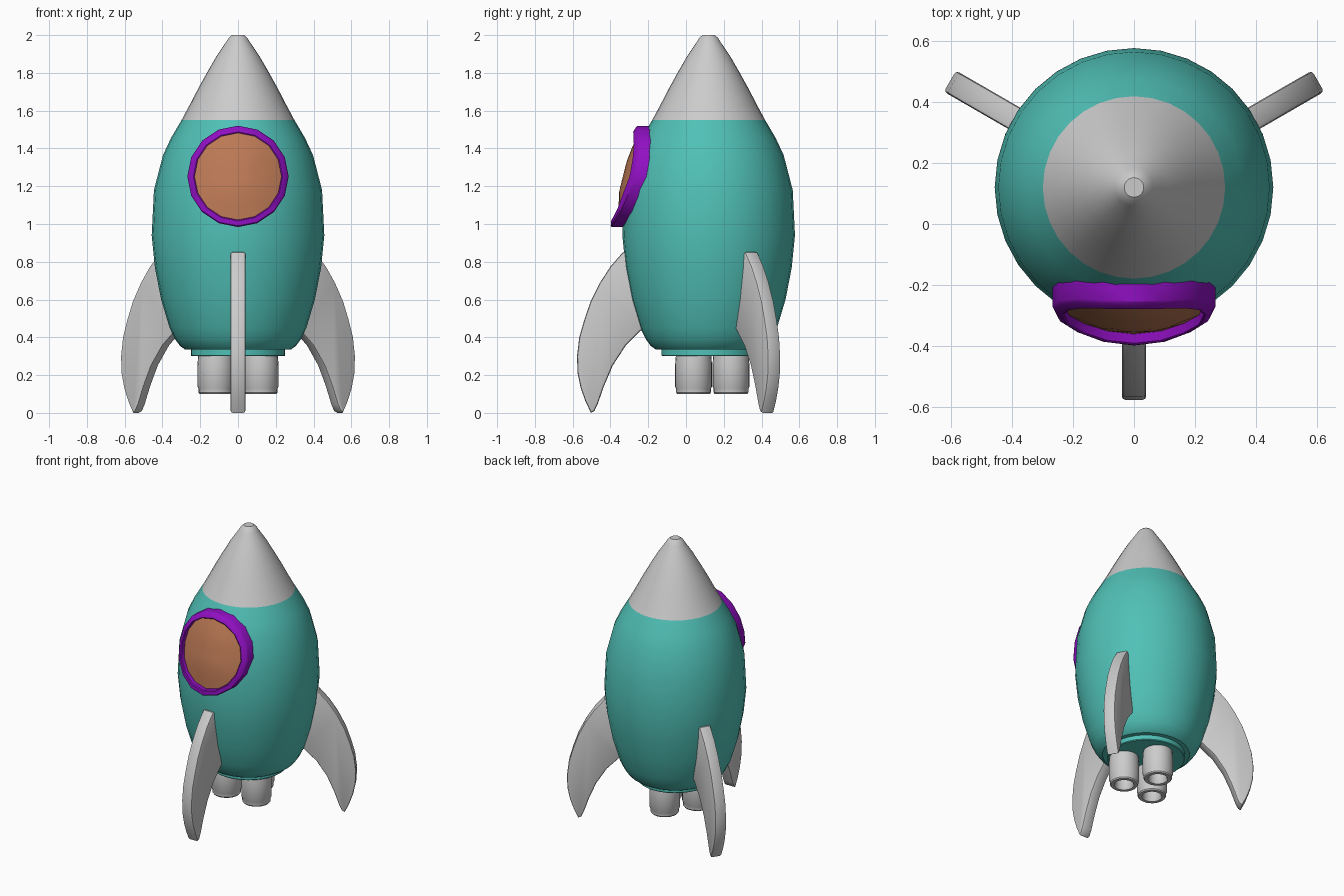
import bpy, bmesh, math
from mathutils import Matrix, Vector

if "Cube" in bpy.data.objects:
    bpy.data.objects.remove(bpy.data.objects["Cube"])

AXIS_Y = 0.12  # rocket axis sits slightly behind the origin


def material(name, rgb):
    m = bpy.data.materials.new(name)
    m.diffuse_color = (*rgb, 1)
    m.use_nodes = True
    m.node_tree.nodes["Principled BSDF"].inputs["Base Color"].default_value = m.diffuse_color
    return m


TEAL = material("teal", (0.08, 0.53, 0.47))
PURPLE = material("purple", (0.28, 0.005, 0.54))
BROWN = material("brown", (0.50, 0.19, 0.09))


def finish(name, bm, mat=None, angle=35):
    bmesh.ops.recalc_face_normals(bm, faces=bm.faces)
    me = bpy.data.meshes.new(name)
    bm.to_mesh(me)
    bm.free()
    ob = bpy.data.objects.new(name, me)
    bpy.context.collection.objects.link(ob)
    if mat:
        me.materials.append(mat)
    bpy.ops.object.select_all(action='DESELECT')
    ob.select_set(True)
    bpy.context.view_layer.objects.active = ob
    bpy.ops.object.shade_smooth_by_angle(angle=math.radians(angle))
    return ob


def lathe(name, profile, x, y, sides, mat=None):
    """Revolve (radius, z) points and cap both ends."""
    bm = bmesh.new()
    rings = []
    for r, z in profile:
        rings.append([bm.verts.new((x + r * math.sin(2 * math.pi * i / sides),
                                    y + r * math.cos(2 * math.pi * i / sides), z))
                      for i in range(sides)])
    for a, b in zip(rings, rings[1:]):
        for i in range(sides):
            j = (i + 1) % sides
            bm.faces.new((a[i], a[j], b[j], b[i]))
    bm.faces.new(rings[0])
    bm.faces.new(rings[-1])
    return finish(name, bm, mat)


# Hull with the stepped collar underneath
HULL = [(0.28, 0.335), (0.307, 0.355), (0.333, 0.39), (0.362, 0.45), (0.407, 0.60),
        (0.44, 0.77), (0.457, 0.94), (0.445, 1.18), (0.397, 1.365), (0.355, 1.455), (0.299, 1.55)]
lathe("hull", [(0.245, 0.30), (0.25, 0.305), (0.25, 0.335)] + HULL, 0, AXIS_Y, 32, TEAL)

# Nose cone
lathe("nose_cone", [(0.299, 1.55), (0.256, 1.63), (0.212, 1.715), (0.165, 1.80), (0.116, 1.885),
                    (0.062, 1.965), (0.05, 1.985), (0.032, 2.0)], 0, AXIS_Y, 32)

# Three hollow engine nozzles
NOZZLE = [(0.09, 0.33), (0.095, 0.29), (0.098, 0.25), (0.098, 0.14), (0.092, 0.128),
          (0.092, 0.108), (0.086, 0.10), (0.064, 0.10), (0.058, 0.11), (0.058, 0.18)]
for i, (x, y) in enumerate([(-0.117, 0.04), (0.117, 0.04), (0, 0.238)]):
    lathe(f"nozzle_{i + 1}", NOZZLE, x, y, 24)


# Curved fins: (distance from axis, z) outline, extruded and rounded
FIN = [(0.40, 0.855), (0.455, 0.85), (0.52, 0.775), (0.575, 0.69), (0.625, 0.59), (0.658, 0.495),
       (0.685, 0.40), (0.697, 0.30), (0.694, 0.21), (0.677, 0.13), (0.652, 0.06), (0.623, 0.0),
       (0.605, 0.01), (0.588, 0.045), (0.555, 0.14), (0.508, 0.25), (0.44, 0.355), (0.36, 0.435),
       (0.31, 0.47)]


def fin(name, angle):
    bm = bmesh.new()
    face = bm.faces.new([bm.verts.new((r, -0.04, z)) for r, z in FIN])
    ext = bmesh.ops.extrude_face_region(bm, geom=[face], use_keep_orig=True)
    bmesh.ops.translate(bm, vec=(0, 0.08, 0),
                        verts=[v for v in ext["geom"] if isinstance(v, bmesh.types.BMVert)])
    rims = [e for e in bm.edges if abs(e.verts[0].co.y - e.verts[1].co.y) < 1e-5]
    bmesh.ops.bevel(bm, geom=rims, offset=0.012, segments=2, profile=0.5, affect='EDGES')
    bm.transform(Matrix.Translation((0, AXIS_Y, 0)) @ Matrix.Rotation(math.radians(angle), 4, 'Z'))
    finish(name, bm, None, 40)


for name, angle in (("front_fin", -90), ("right_fin", 30), ("left_fin", 150)):
    fin(name, angle)


# Porthole pieces follow the hull surface
def on_hull(r, a, offset):
    x, z = r * math.sin(a), 1.252 + r * math.cos(a)
    for (r0, z0), (r1, z1) in zip(HULL, HULL[1:]):
        if z0 <= z <= z1:
            hull_r = r0 + (r1 - r0) * (z - z0) / (z1 - z0)
    return Vector((x, AXIS_Y - math.sqrt(hull_r ** 2 - x * x) - offset, z))


def porthole(name, section, closed, mat, sides=16):
    bm = bmesh.new()
    loops = [[bm.verts.new(on_hull(r, 2 * math.pi * i / sides, off)) for i in range(sides)]
             for r, off in section]
    pairs = list(zip(loops, loops[1:] + loops[:1])) if closed else list(zip(loops, loops[1:]))
    for a, b in pairs:
        for i in range(sides):
            j = (i + 1) % sides
            bm.faces.new((a[i], a[j], b[j], b[i]))
    if not closed:
        bm.faces.new(loops[-1])
    return finish(name, bm, mat, 30)


porthole("window_frame", [(0.268, -0.01), (0.268, 0.058), (0.262, 0.064), (0.236, 0.064),
                          (0.23, 0.058), (0.23, -0.01)], True, PURPLE)
glass = porthole("window_glass", [(0.235, 0.028), (0.16, 0.028), (0.08, 0.028), (0.02, 0.028)],
                 False, BROWN)
# Make the open glass disc face outward
if sum(p.normal.y for p in glass.data.polygons) > 0:
    glass.data.flip_normals()
